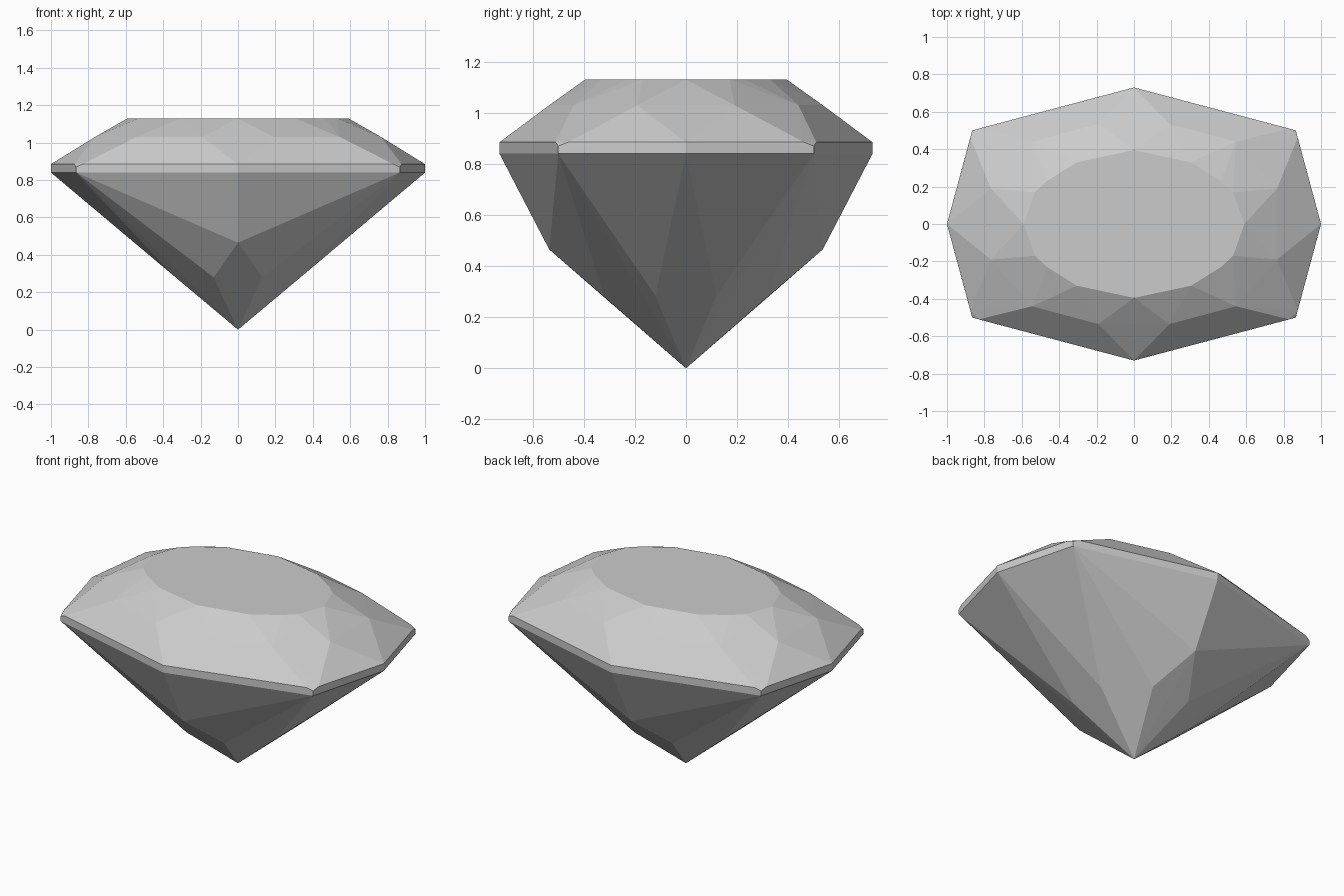
import bpy
import bmesh
import math

cube = bpy.data.objects.get("Cube")
if cube:
    bpy.data.objects.remove(cube, do_unlink=True)

# Heights of the horizontal levels
TABLE, STAR, RIM_TOP, RIM_LOW = 1.13, 1.03, 0.885, 0.84

# One quadrant of the stone: level -> corner points
table = [(0, 0.395), (0.305, 0.33), (0.465, 0.23), (0.53, 0.17), (0.59, 0)]
star = [(0.19, 0.535), (0.545, 0.44), (0.765, 0.19)]
rim_top = [(0, 0.73), (0.83, 0.51), (0.875, 0.462), (1, 0)]
rim_low = [(0, 0.73), (0.865, 0.5), (1, 0)]

quadrant = [(x, y, z)
            for z, ring in ((TABLE, table), (STAR, star),
                            (RIM_TOP, rim_top), (RIM_LOW, rim_low))
            for x, y in ring]
# Girdle corner dip, pavilion corners and the bottom point
quadrant += [(0.865, 0.5, 0.87), (0, 0.535, 0.465),
             (0.13, 0.32, 0.28), (0.34, 0.12, 0.285), (0, 0, 0)]

# Mirror the quadrant across both axes, without duplicates on the axes
points = {(sx * x + 0.0, sy * y + 0.0, z)
          for x, y, z in quadrant for sx in (1, -1) for sy in (1, -1)}

# Facets are the hull of the corners, with coplanar triangles merged
bm = bmesh.new()
for p in sorted(points):
    bm.verts.new(p)
hull = bmesh.ops.convex_hull(bm, input=bm.verts[:])
loose = [v for v in bm.verts if not v.link_faces]
bmesh.ops.delete(bm, geom=loose, context='VERTS')
bmesh.ops.dissolve_limit(bm, angle_limit=math.radians(1.0),
                         verts=bm.verts[:], edges=bm.edges[:])
bmesh.ops.recalc_face_normals(bm, faces=bm.faces[:])

mesh = bpy.data.meshes.new("faceted_gem")
bm.to_mesh(mesh)
bm.free()
gem = bpy.data.objects.new("faceted_gem", mesh)
bpy.context.collection.objects.link(gem)

# Pale grey stone
grey = bpy.data.materials.new("pale_grey")
grey.use_nodes = True
colour = (0.6, 0.6, 0.6, 1)
grey.diffuse_color = colour
grey.node_tree.nodes["Principled BSDF"].inputs["Base Color"].default_value = colour
mesh.materials.append(grey)
